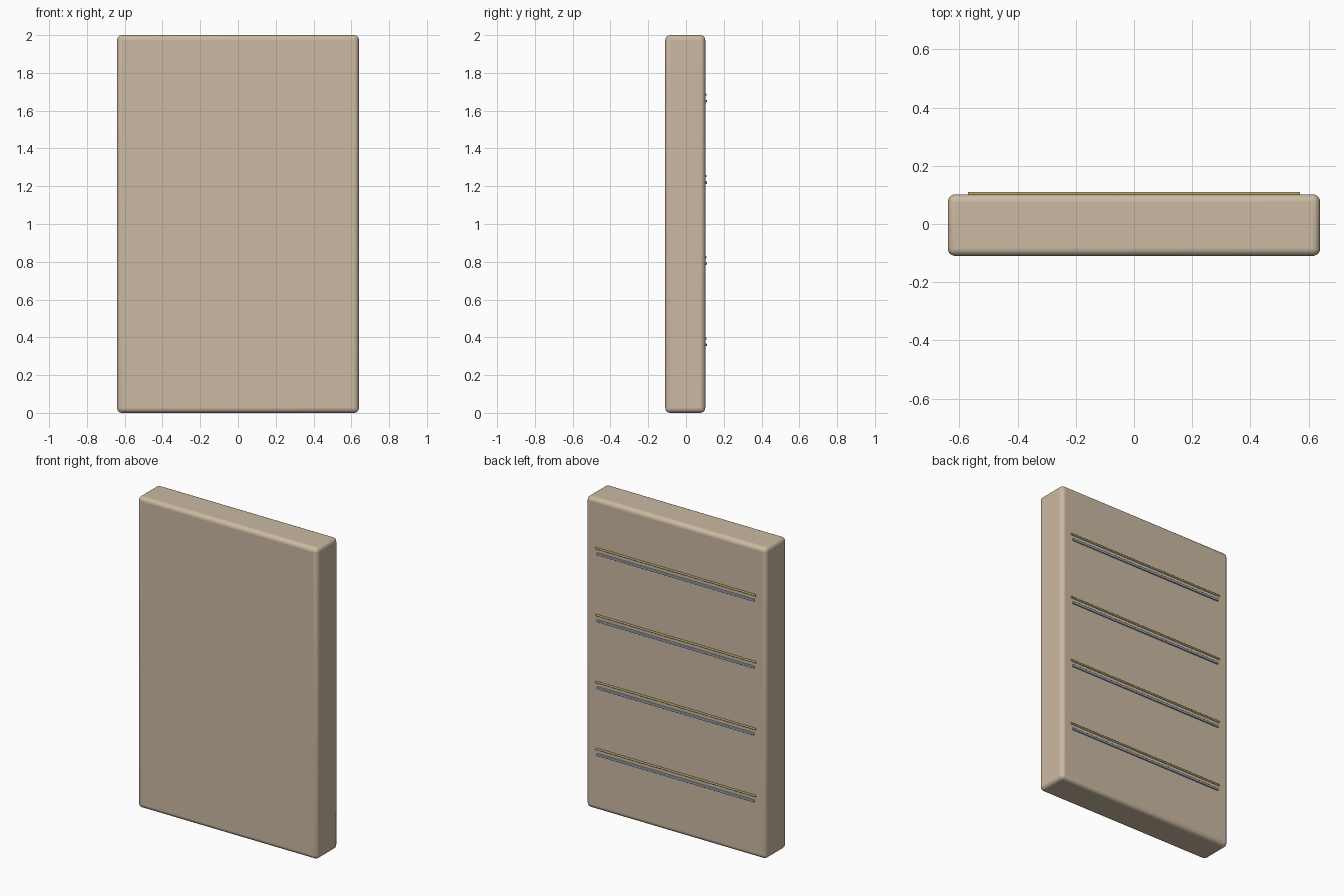
import bpy, math

if "Cube" in bpy.data.objects:
    bpy.data.objects.remove(bpy.data.objects["Cube"])


def material(name, rgb):
    m = bpy.data.materials.new(name)
    m.diffuse_color = (*rgb, 1)
    m.use_nodes = True
    m.node_tree.nodes["Principled BSDF"].inputs["Base Color"].default_value = m.diffuse_color
    return m


TAN = material("tan_panel", (0.60, 0.49, 0.36))
GOLD = material("gold_trim", (0.50, 0.38, 0.14))
STEEL = material("blue_grey_trim", (0.42, 0.48, 0.58))


def rounded_box(name, size, loc, bevel, segments, mat):
    bpy.ops.mesh.primitive_cube_add(size=1, location=loc)
    ob = bpy.context.object
    ob.name = name
    ob.scale = size
    bpy.ops.object.transform_apply(location=False, rotation=False, scale=True)
    mod = ob.modifiers.new("Bevel", 'BEVEL')
    mod.width = bevel
    mod.segments = segments
    bpy.ops.object.shade_smooth_by_angle(angle=math.radians(35))
    ob.data.materials.append(mat)
    return ob


def rod(name, radius, length, loc, mat):
    bpy.ops.mesh.primitive_cylinder_add(vertices=12, radius=radius, depth=length,
                                        location=loc, rotation=(0, math.pi / 2, 0))
    ob = bpy.context.object
    ob.name = name
    bpy.ops.object.shade_smooth_by_angle(angle=math.radians(35))
    ob.data.materials.append(mat)
    return ob


# Main slab with softened edges
rounded_box("panel", (1.28, 0.212, 2.0), (0, -0.004, 1.0), 0.026, 5, TAN)

# Four pairs of horizontal trim on the back face
for i in range(4):
    z = 0.36 + 0.43 * i
    rod(f"upper_trim_{i + 1}", 0.006, 1.14, (0, 0.104, z + 0.034), GOLD)
    rounded_box(f"lower_trim_{i + 1}", (1.12, 0.014, 0.014), (0, 0.103, z), 0.002, 2, STEEL)
